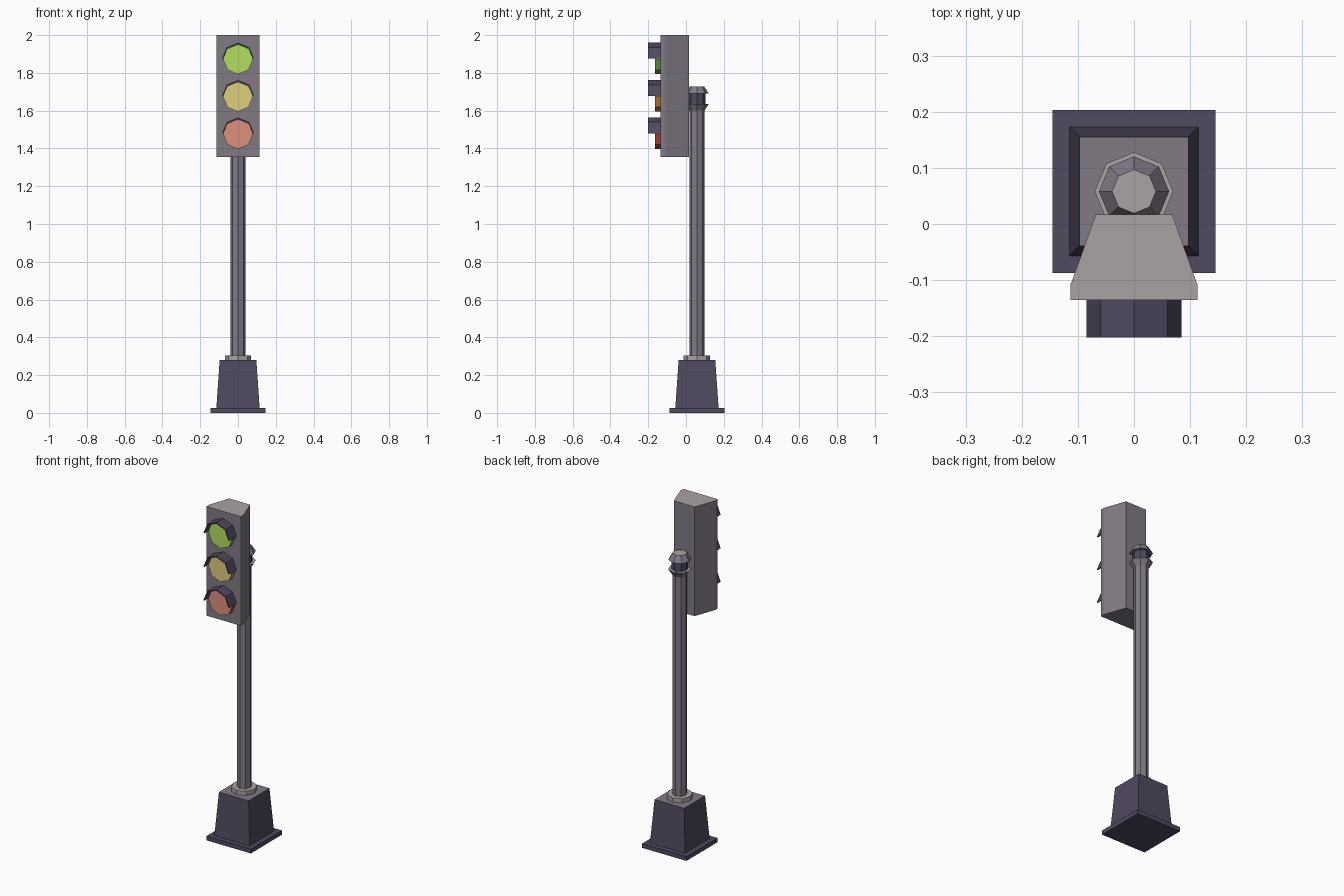
import bpy, math

if "Cube" in bpy.data.objects:
    bpy.data.objects.remove(bpy.data.objects["Cube"])

PY = 0.058  # y of the pole axis


def mat(name, r, g, b):
    m = bpy.data.materials.new(name)
    m.diffuse_color = (r, g, b, 1)
    m.use_nodes = True
    m.node_tree.nodes["Principled BSDF"].inputs["Base Color"].default_value = m.diffuse_color
    return m


GREY = mat("grey", 0.22, 0.195, 0.235)
PALE = mat("pale_grey", 0.40, 0.36, 0.36)
DARK = mat("dark", 0.08, 0.067, 0.115)


def build(name, verts, faces, mats, idx=None):
    me = bpy.data.meshes.new(name)
    me.from_pydata(verts, [], faces)
    for m in mats:
        me.materials.append(m)
    if idx:
        for p, i in zip(me.polygons, idx):
            p.material_index = i
    ob = bpy.data.objects.new(name, me)
    bpy.context.collection.objects.link(ob)
    return ob


def loft(name, rings, mats, bands=None, ends=(0, 0)):
    """Join equal-length point rings into a capped solid; bands = material per band."""
    n = len(rings[0])
    verts = [p for r in rings for p in r]
    faces, idx = [], []
    for k in range(len(rings) - 1):
        for i in range(n):
            j = (i + 1) % n
            faces.append((k*n + i, k*n + j, (k+1)*n + j, (k+1)*n + i))
            idx.append(bands[k] if bands else 0)
    faces += [tuple(reversed(range(n))), tuple(range(len(verts) - n, len(verts)))]
    return build(name, verts, faces, mats, idx + list(ends))


def ring(r, z, n=8):
    """Horizontal ring round the pole; n=4 gives a square of half-width r."""
    a0, rr = (math.pi / 4, r * math.sqrt(2)) if n == 4 else (0, r)
    return [(rr*math.cos(a0 + math.tau*i/n), PY + rr*math.sin(a0 + math.tau*i/n), z)
            for i in range(n)]


def disc(r, y, zc):
    """Octagon facing the front."""
    return [(r*math.cos(math.tau*i/8), y, zc + r*math.sin(math.tau*i/8)) for i in range(8)]


# Base plate, tapered pedestal and collar
loft("base_plate", [ring(0.145, 0, 4), ring(0.145, 0.025, 4)], [DARK])
loft("pedestal", [ring(0.115, 0.02, 4), ring(0.097, 0.28, 4)], [DARK, GREY], ends=(0, 1))
loft("collar", [ring(0.07, 0.275), ring(0.07, 0.305)], [PALE])

# Pole and flared cap with a dark neck
loft("pole", [ring(0.04, 0.30), ring(0.04, 1.605)], [GREY])
loft("pole_cap",
     [ring(r, z) for r, z in ((0.04, 1.60), (0.0625, 1.635), (0.045, 1.635),
                              (0.045, 1.69), (0.0625, 1.69), (0.039, 1.727))],
     [GREY, PALE, DARK], bands=[0, 1, 2, 0, 0], ends=(0, 1))

# Housing, tapering towards the pole
half = [(0.113, -0.135), (0.113, -0.108), (0.068, 0.017)]
outline = half + [(-x, y) for x, y in reversed(half)]
loft("housing", [[(x, y, z) for x, y in outline] for z in (1.355, 2.0)],
     [GREY, PALE], ends=(0, 1))

# Three lamps, each with a half-octagon visor
lamps = [("green", 1.875, (0.45, 0.73, 0.11), (0.16, 0.40, 0.08)),
         ("yellow", 1.677, (0.73, 0.62, 0.20), (0.65, 0.25, 0.05)),
         ("red", 1.479, (0.73, 0.28, 0.20), (0.55, 0.08, 0.06))]
for name, zc, face, rim in lamps:
    loft(name + "_lamp", [disc(0.079, -0.13, zc - 0.003), disc(0.079, -0.165, zc - 0.003)],
         [mat(name + "_rim", *rim), mat(name + "_lens", *face)], ends=(0, 1))
    outer = disc(0.085, 0, zc)[:5]
    inner = disc(0.078, 0, zc)[:5]
    arch = outer + inner[::-1]
    # Quads round the arch keep the concave ends clean
    verts = [(x, y, z) for y in (-0.13, -0.202) for x, _, z in arch]
    faces = [(i, (i+1) % 10, (i+1) % 10 + 10, i + 10) for i in range(10)]
    for i in range(4):
        faces.append((9-i, 8-i, i+1, i))
        faces.append((i+10, i+11, 18-i, 19-i))
    build(name + "_visor", verts, faces, [DARK])
